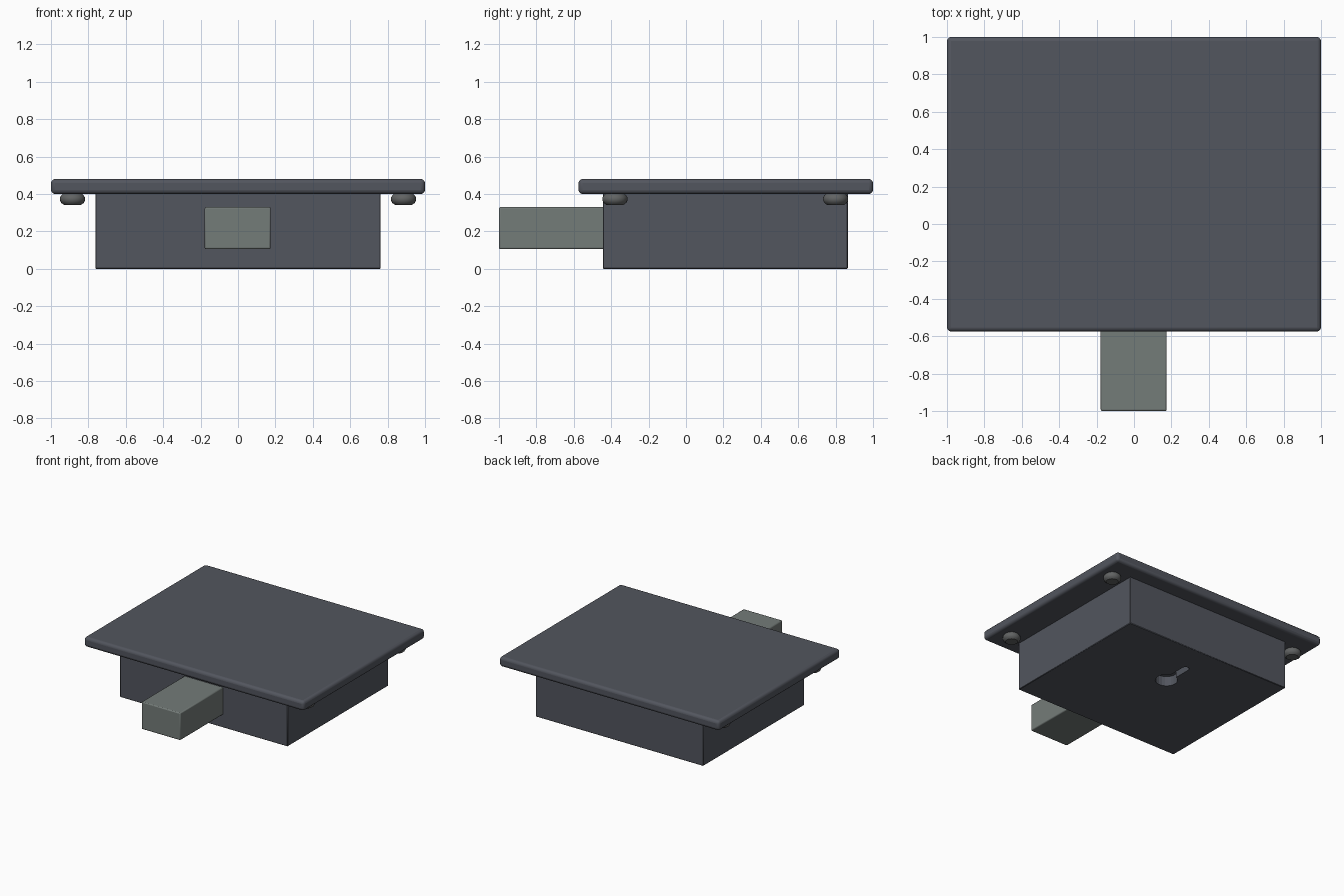
import bpy, bmesh, math

if "Cube" in bpy.data.objects:
    bpy.data.objects.remove(bpy.data.objects["Cube"])


def material(name, rgb):
    m = bpy.data.materials.new(name)
    m.diffuse_color = (*rgb, 1)
    m.use_nodes = True
    m.node_tree.nodes["Principled BSDF"].inputs["Base Color"].default_value = m.diffuse_color
    return m


DARK = material("dark slate", (0.085, 0.092, 0.112))
GREY = material("warm grey", (0.175, 0.20, 0.19))
PAD = material("pad grey", (0.12, 0.125, 0.125))


def add_object(name, bm, mat):
    bmesh.ops.recalc_face_normals(bm, faces=bm.faces)
    mesh = bpy.data.meshes.new(name)
    bm.to_mesh(mesh)
    bm.free()
    obj = bpy.data.objects.new(name, mesh)
    bpy.context.collection.objects.link(obj)
    mesh.materials.append(mat)
    return obj


def box(name, lo, hi, mat, bevel=0, segments=2):
    bm = bmesh.new()
    bmesh.ops.create_cube(bm, size=1)
    for v in bm.verts:
        v.co = [(a + b) / 2 + c * (b - a) for a, b, c in zip(lo, hi, v.co)]
    obj = add_object(name, bm, mat)
    if bevel:
        mod = obj.modifiers.new("rounded edges", 'BEVEL')
        mod.width, mod.segments = bevel, segments
        smooth(obj)
    return obj


def smooth(obj):
    bpy.ops.object.select_all(action='DESELECT')
    obj.select_set(True)
    bpy.context.view_layer.objects.active = obj
    bpy.ops.object.shade_smooth_by_angle(angle=math.radians(35))


# Top plate, body and front spout
box("top_plate", (-1, -0.575, 0.40), (1, 1, 0.48), DARK, 0.022, 3)
body = box("body", (-0.762, -0.445, 0), (0.762, 0.865, 0.405), DARK, 0.004, 1)
box("front_spout", (-0.178, -1, 0.105), (0.175, -0.43, 0.33), GREY, 0.008, 2)

# Keyhole recess in the underside: round opening with a narrow slot behind it
radius, half_slot, cy, end = 0.085, 0.028, 0.38, 0.63
start = math.pi / 2 + math.asin(half_slot / radius)
sweep = 2 * (math.pi - math.asin(half_slot / radius))
outline = [(radius * math.cos(start + sweep * i / 20),
            cy + radius * math.sin(start + sweep * i / 20)) for i in range(21)]
outline += [(half_slot * math.cos(math.pi * i / 8),
             end - half_slot + half_slot * math.sin(math.pi * i / 8)) for i in range(9)]
bm = bmesh.new()
face = bm.faces.new([bm.verts.new((x, y, -0.05)) for x, y in outline])
grown = bmesh.ops.extrude_face_region(bm, geom=[face])["geom"]
bmesh.ops.translate(bm, vec=(0, 0, 0.13),
                    verts=[g for g in grown if isinstance(g, bmesh.types.BMVert)])
cutter = add_object("keyhole_cutter", bm, DARK)
cutter.hide_render = True
cutter.hide_set(True)
cut = body.modifiers.new("keyhole", 'BOOLEAN')
cut.operation, cut.object, cut.solver = 'DIFFERENCE', cutter, 'EXACT'

# Four round pads under the plate corners
profile = [(0.045, 0.405), (0.058, 0.395), (0.067, 0.382), (0.067, 0.366),
           (0.060, 0.352), (0.046, 0.342)]
SIDES = 24
for side, x in (("left", -0.885), ("right", 0.885)):
    for depth, y in (("front", -0.38), ("back", 0.80)):
        bm = bmesh.new()
        rings = [[bm.verts.new((x + r * math.cos(2 * math.pi * i / SIDES),
                                y + r * math.sin(2 * math.pi * i / SIDES), z))
                  for i in range(SIDES)] for r, z in profile]
        for a, b in zip(rings, rings[1:]):
            for i in range(SIDES):
                j = (i + 1) % SIDES
                bm.faces.new((a[i], a[j], b[j], b[i]))
        bm.faces.new(rings[0])
        bm.faces.new(rings[-1])
        smooth(add_object(f"{side}_{depth}_pad", bm, PAD))
